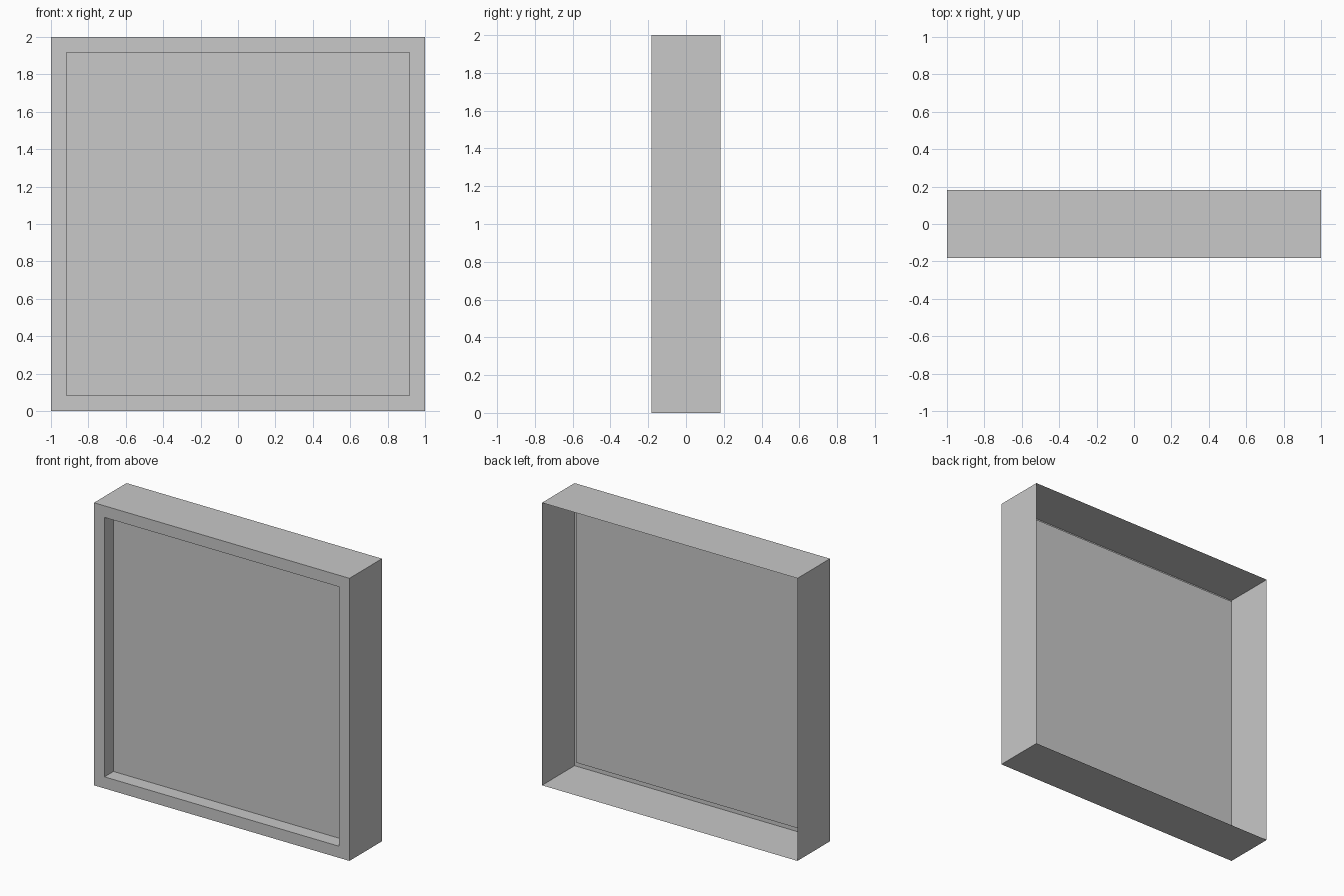
import bpy
import bmesh
from mathutils import Matrix, Vector

SIZE, DEPTH = 2.0, 0.364
RIM, RECESS = 0.082, 0.10

default_cube = bpy.data.objects.get("Cube")
if default_cube:
    bpy.data.objects.remove(default_cube, do_unlink=True)


def make_material(name, colour):
    mat = bpy.data.materials.new(name)
    mat.use_nodes = True
    mat.diffuse_color = colour
    mat.node_tree.nodes["Principled BSDF"].inputs["Base Color"].default_value = colour
    return mat


# Thin outer shell standing on the floor
bm = bmesh.new()
bmesh.ops.create_cube(bm, size=1, matrix=Matrix.Translation((0, 0, SIZE / 2))
                      @ Matrix.Diagonal((SIZE, DEPTH, SIZE, 1)))
bm.normal_update()
front = next(f for f in bm.faces if f.normal.y < -0.9)
back = next(f for f in bm.faces if f.normal.y > 0.9)

# Open back
bmesh.ops.delete(bm, geom=[back], context='FACES_ONLY')

# Front rim, recess walls and sunken panel
bmesh.ops.inset_region(bm, faces=[front], thickness=RIM, use_even_offset=True)
panel = bmesh.ops.extrude_discrete_faces(bm, faces=[front])["faces"][0]
bmesh.ops.translate(bm, verts=panel.verts, vec=Vector((0, RECESS, 0)))

mesh = bpy.data.meshes.new("recessed_panel_box")
bm.to_mesh(mesh)
bm.free()
mesh.materials.append(make_material("light_grey", (0.58, 0.58, 0.58, 1)))
box = bpy.data.objects.new("recessed_panel_box", mesh)
bpy.context.collection.objects.link(box)
